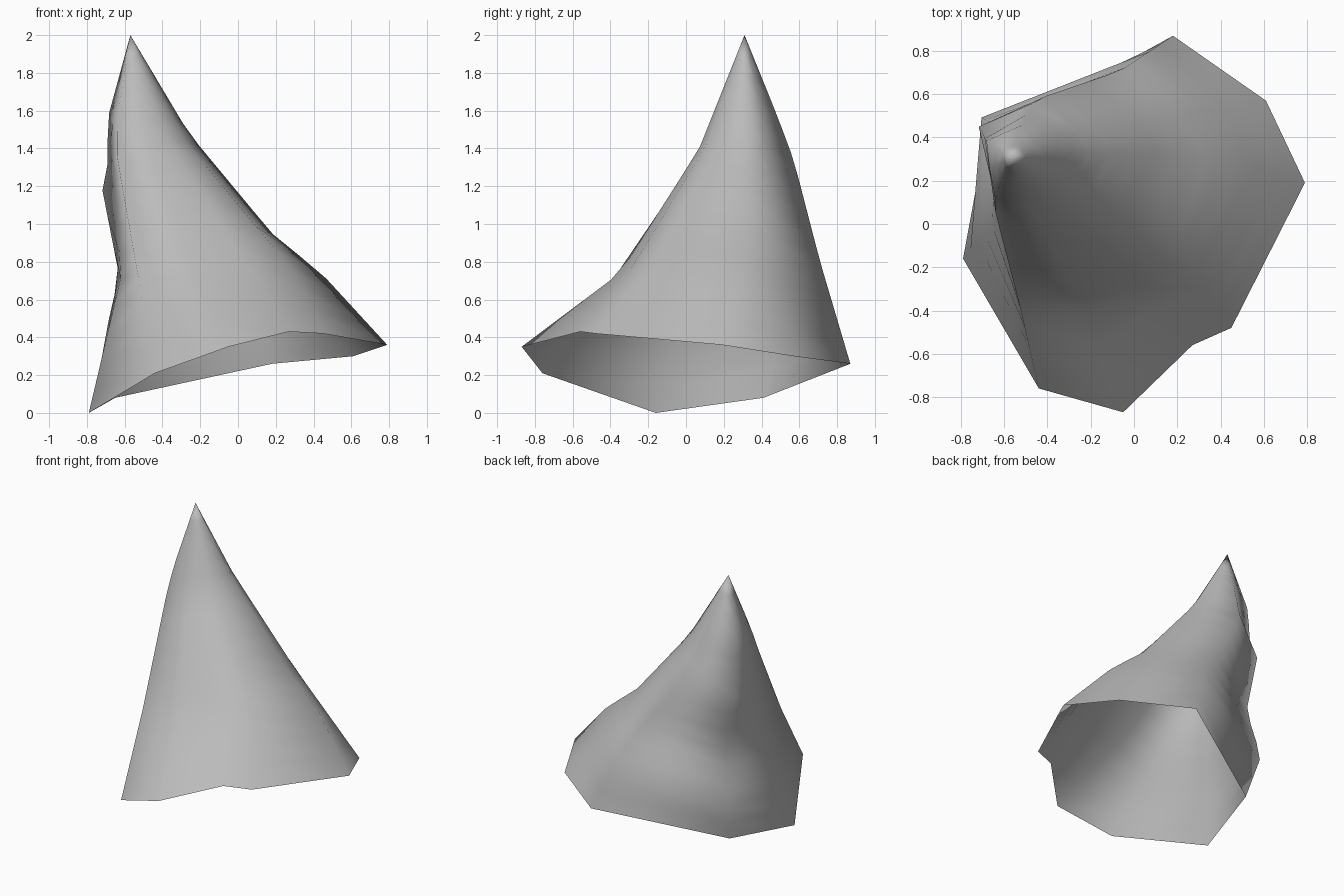
import bpy
import bmesh
from mathutils import Vector

default_cube = bpy.data.objects.get("Cube")
if default_cube:
    bpy.data.objects.remove(default_cube, do_unlink=True)


def make_material(name, colour):
    material = bpy.data.materials.new(name)
    material.use_nodes = True
    material.diffuse_color = colour
    shader = material.node_tree.nodes["Principled BSDF"]
    shader.inputs["Base Color"].default_value = colour
    shader.inputs["Roughness"].default_value = 0.7
    return material


def point_at_height(path, height):
    """Point on a descending path at the given height."""
    for upper, lower in zip(path, path[1:]):
        if height >= lower.z:
            blend = (upper.z - height) / (upper.z - lower.z)
            return upper.lerp(lower, blend)
    return path[-1].copy()


def resample(path, steps):
    """Evenly spaced heights below the tip, ending exactly on the rim."""
    top, bottom = path[0].z, path[-1].z
    return [point_at_height(path, top + (bottom - top) * step / steps)
            for step in range(1, steps + 1)]


# Ribs run from the shared tip down to the rim, counterclockwise from the left end
TIP = Vector((-.57, .31, 2))
RIBS = {
    "low_corner": [(-.67, .25, 1.56), (-.66, .2, 1.33), (-.62, .03, .72), (-.79, -.16, 0)],
    "front_fold": [(-.64, .14, 1.55), (-.64, .05, 1.35), (-.53, -.37, .73), (-.44, -.76, .21)],
    "front_point": [(-.48, .07, 1.4), (-.23, -.35, .74), (-.05, -.87, .35)],
    "front_dent": [(-.36, .11, 1.42), (.05, -.28, .78), (.27, -.56, .43)],
    "front_crease": [(-.29, .2, 1.45), (.27, -.18, .78), (.45, -.48, .42)],
    "side_corner": [(-.26, .33, 1.48), (.18, .32, .95), (.45, .3, .73), (.79, .19, .36)],
    "back_side": [(-.34, .42, 1.5), (.12, .48, .9), (.61, .57, .3)],
    "back_corner": [(-.5, .48, 1.58), (-.47, .57, 1.34), (-.06, .71, .8), (.18, .87, .26)],
    "back_fold": [(-.69, .39, 1.56), (-.69, .4, 1.32), (-.72, .45, 1.19),
                  (-.63, .44, .73), (-.71, .5, .38), (-.65, .41, .08)],
}
STEPS = 14

# Open, hollow shell skinned between neighbouring ribs
bm = bmesh.new()
tip_vertex = bm.verts.new(TIP)
columns = []
for points in RIBS.values():
    path = [TIP] + [Vector(point) for point in points]
    columns.append([bm.verts.new(place) for place in resample(path, STEPS)])

for index, column in enumerate(columns):
    neighbour = columns[(index + 1) % len(columns)]
    bm.faces.new((tip_vertex, column[0], neighbour[0]))
    for row in range(STEPS - 1):
        bm.faces.new((column[row], column[row + 1],
                      neighbour[row + 1], neighbour[row]))

for face in bm.faces:
    face.smooth = True

mesh = bpy.data.meshes.new("leaning_cone_shell")
bm.to_mesh(mesh)
bm.free()
mesh.materials.append(make_material("plain grey", (.5, .5, .5, 1)))
shell = bpy.data.objects.new("leaning_cone_shell", mesh)
bpy.context.collection.objects.link(shell)
